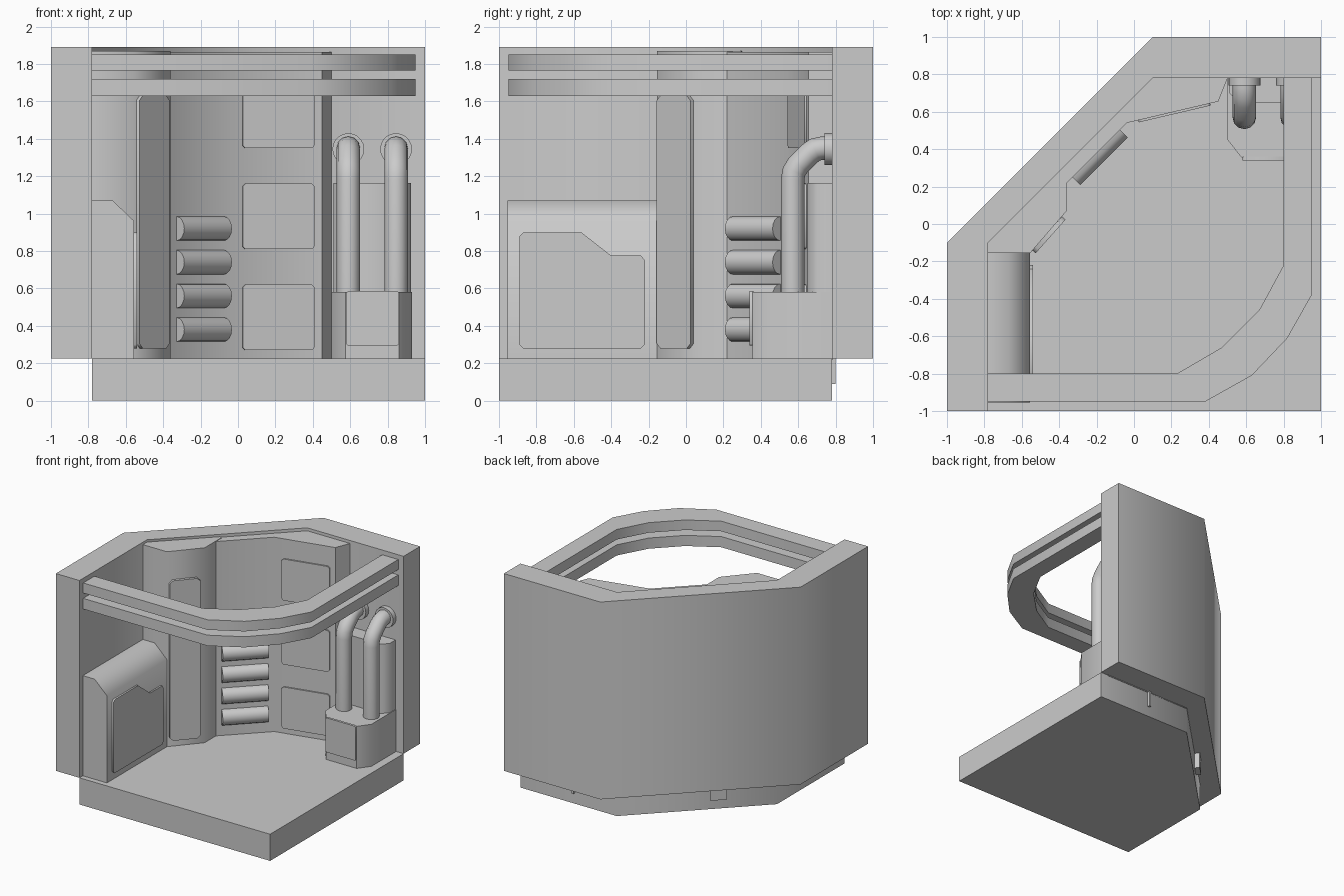
import bpy, bmesh, math
from mathutils import Vector

cube = bpy.data.objects.get("Cube")
if cube:
    bpy.data.objects.remove(cube, do_unlink=True)

X, Y, Z = Vector((1, 0, 0)), Vector((0, 1, 0)), Vector((0, 0, 1))

grey = bpy.data.materials.new("plain grey")
grey.use_nodes = True
grey.diffuse_color = (0.6, 0.6, 0.6, 1)
grey.node_tree.nodes["Principled BSDF"].inputs["Base Color"].default_value = (0.6, 0.6, 0.6, 1)


def finish(name, bm, angle=50):
    bmesh.ops.recalc_face_normals(bm, faces=bm.faces)
    mesh = bpy.data.meshes.new(name)
    bm.to_mesh(mesh)
    bm.free()
    mesh.materials.append(grey)
    ob = bpy.data.objects.new(name, mesh)
    bpy.context.collection.objects.link(ob)
    bpy.ops.object.select_all(action='DESELECT')
    ob.select_set(True)
    bpy.context.view_layer.objects.active = ob
    bpy.ops.object.shade_smooth_by_angle(angle=math.radians(angle))
    return ob


def extrude(name, pts, depth, origin=(0, 0, 0), u=X, v=Y):
    """Outline in the u, v plane, pushed along u x v."""
    bm = bmesh.new()
    o = Vector(origin)
    face = bm.faces.new([bm.verts.new(o + u * a + v * b) for a, b in pts])
    new = bmesh.ops.extrude_face_region(bm, geom=[face])["geom"]
    verts = [g for g in new if isinstance(g, bmesh.types.BMVert)]
    bmesh.ops.translate(bm, verts=verts, vec=u.cross(v) * depth)
    return finish(name, bm)


def prism(name, pts, z0, z1):
    return extrude(name, pts, z1 - z0, (0, 0, z0))


def clipped(w, h, c):
    """Rectangle with cut corners."""
    return [(c, 0), (w - c, 0), (w, c), (w, h - c),
            (w - c, h), (c, h), (0, h - c), (0, c)]


def wall_plate(name, p, q, z0, z1, depth, clip):
    """Plate standing on the line from p to q, facing the room."""
    p, q = Vector((*p, z0)), Vector((*q, z0))
    return extrude(name, clipped((q - p).length, z1 - z0, clip), depth,
                   p, (q - p).normalized(), Z)


# Floor and outer wall
prism("floor", [(-.78, -1), (1, -1), (1, .78), (.1, .78), (-.78, -.1)], 0, .225)
prism("outer_wall", [(-1, -1), (-.78, -1), (-.78, -.1), (.1, .78),
                     (1, .78), (1, 1), (.1, 1), (-1, -.1)], .225, 1.89)

# Inner lining and corner pillar
prism("lining", [(-.38, .2), (-.04, .54), (.45, .655), (.5, .78), (.1, .785), (-.4, .28)],
      .22, 1.865)
prism("pillar", [(-.78, -.155), (-.555, -.155), (-.36, .07), (-.36, .295), (-.38, .3),
                 (-.78, -.1)], .22, 1.87)
wall_plate("pillar_strip", (-.545, -.14), (-.385, .04), .28, 1.63, .025, .025)

# Feet showing under the wall
prism("diagonal_foot", [(-.41, .25), (-.44, .3), (-.53, .21), (-.49, .17)], .09, .225)
prism("back_foot", [(.49, .77), (.51, .77), (.51, .80), (.49, .80)], .09, .225)

# Three panels on the lining
for i in range(3):
    z = .27 + .54 * i
    wall_plate(f"lining_panel_{i + 1}", (.023, .555), (.407, .645), z, z + .35, .012, .015)

# Four half-round rolls on the diagonal lining
along = Vector((1, 1, 0)).normalized()
out = Vector((1, -1, 0)).normalized()
arc = [(.06 * math.cos(t), .065 * math.sin(t))
       for t in (math.pi * (k / 8 - .5) for k in range(9))]
for i in range(4):
    extrude(f"roll_{i + 1}", arc, .36, (-.075, .505, .38 + .18 * i), out, Z)

# Side console with screen
extrude("console", [(-.78, .22), (-.555, .22), (-.555, .96), (-.67, 1.07), (-.78, 1.07)],
        .8, (0, -.155, 0), X, Z)
extrude("console_screen", [(-.87, .28), (-.24, .28), (-.22, .3), (-.22, .75), (-.24, .775),
                           (-.4, .775), (-.56, .9), (-.87, .9), (-.89, .88), (-.89, .3)],
        .017, (-.557, 0, 0), Y, Z)

# Pipe station
prism("station_base", [(.5, .785), (.5, .45), (.575, .355), (.86, .355), (.93, .45),
                       (.93, .785)], .22, .58)
wall_plate("station_front_plate", (.58, .36), (.86, .36), .295, .585, .02, .008)
prism("station_back", [(.51, .785), (.51, .7), (.56, .65), (.875, .65), (.925, .7),
                       (.925, .785)], .5, 1.165)


def pipe(name, x):
    path = [(.57, .5), (.57, 1.18), (.577, 1.225), (.6, 1.26),
            (.66, 1.32), (.69, 1.342), (.73, 1.35), (.79, 1.35)]
    curve = bpy.data.curves.new(name, 'CURVE')
    curve.dimensions = '3D'
    curve.bevel_depth = .063
    curve.bevel_resolution = 4
    curve.use_fill_caps = True
    spline = curve.splines.new('POLY')
    spline.points.add(len(path) - 1)
    for point, (y, z) in zip(spline.points, path):
        point.co = (x, y, z, 1)
    curve.materials.append(grey)
    bpy.context.collection.objects.link(bpy.data.objects.new(name, curve))


ring = [(.085 * math.cos(math.tau * k / 20), .085 * math.sin(math.tau * k / 20))
        for k in range(20)]
for side, x in (("right", .59), ("left", .845)):
    pipe(f"{side}_pipe", x)
    extrude(f"{side}_flange", ring, .045, (x, .785, 1.345), X, Z)

# Two overhead rails
rail = [(-.79, -.95), (.38, -.95), (.63, -.81), (.82, -.61), (.95, -.38), (.95, .785),
        (.8, .785), (.8, -.22), (.67, -.46), (.47, -.66), (.23, -.8), (-.79, -.8)]
prism("lower_rail", rail, 1.63, 1.72)
prism("upper_rail", rail, 1.765, 1.85)
